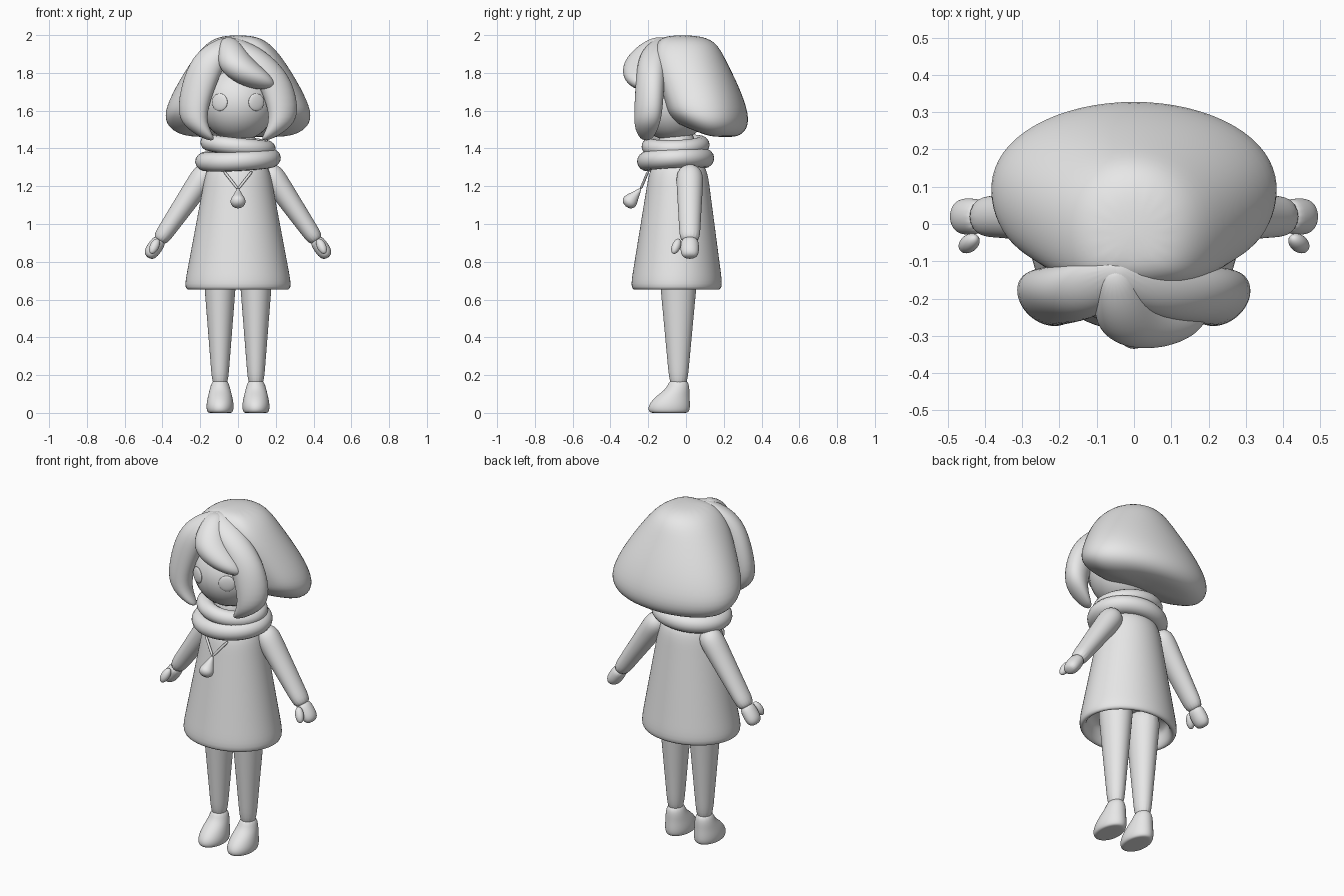
import bpy
import bmesh
import math
from mathutils import Matrix, Vector

if "Cube" in bpy.data.objects:
    bpy.data.objects.remove(bpy.data.objects["Cube"], do_unlink=True)

# One plain clay colour for the whole figure
clay = bpy.data.materials.new("clay_grey")
clay.use_nodes = True
clay.diffuse_color = (0.8, 0.8, 0.8, 1)
clay.node_tree.nodes["Principled BSDF"].inputs["Base Color"].default_value = clay.diffuse_color


def finish(obj, name):
    obj.name = name
    obj.data.materials.clear()
    obj.data.materials.append(clay)
    for poly in obj.data.polygons:
        poly.use_smooth = True


def place(x, y, z):
    return Matrix.Translation((x, y, z))


def turn(degrees, axis):
    return Matrix.Rotation(math.radians(degrees), 4, axis)


def blend(first, last, steps):
    """Evenly spaced rings between two given rings."""
    return [tuple(Vector(first).lerp(Vector(last), i / steps)) for i in range(steps + 1)]


def loft(name, rings, matrix=Matrix(), front_power=1, warp=None):
    """Smooth skin through horizontal ovals: z, half width, half depth, x, y, yaw."""
    segments = 16
    bm = bmesh.new()
    loops = []
    for ring in rings:
        z, width, depth, x, y, yaw = (*ring, 0, 0, 0)[:6]
        frame = place(x, y, z) @ turn(yaw, "Z")
        loop = []
        for i in range(segments):
            angle = math.tau * i / segments
            across, along = math.cos(angle), math.sin(angle)
            if along < 0:
                across = math.copysign(abs(across) ** front_power, across)
            point = frame @ Vector((width * across, depth * along, 0))
            if warp:
                point = warp(point)
            loop.append(bm.verts.new(matrix @ point))
        loops.append(loop)
    for upper, lower in zip(loops, loops[1:]):
        for i in range(segments):
            bm.faces.new((upper[i - 1], upper[i], lower[i], lower[i - 1]))
    bm.faces.new(loops[0])
    bm.faces.new(loops[-1])
    bmesh.ops.recalc_face_normals(bm, faces=bm.faces)
    mesh = bpy.data.meshes.new(name)
    bm.to_mesh(mesh)
    bm.free()
    obj = bpy.data.objects.new(name, mesh)
    bpy.context.collection.objects.link(obj)
    smooth = obj.modifiers.new("smooth", "SUBSURF")
    smooth.levels = smooth.render_levels = 2
    finish(obj, name)


def ellipsoid(name, size, matrix):
    bpy.ops.mesh.primitive_uv_sphere_add(segments=32, ring_count=20)
    obj = bpy.context.object
    obj.matrix_world = matrix @ Matrix.Diagonal((*size, 1))
    finish(obj, name)


def scarf_ring(name, major, minor, matrix):
    bpy.ops.mesh.primitive_torus_add(major_radius=major, minor_radius=minor,
                                     major_segments=48, minor_segments=16)
    obj = bpy.context.object
    obj.matrix_world = matrix @ Matrix.Diagonal((1, 0.9, 0.9, 1))
    finish(obj, name)


def ramp(value, start, end):
    return min(1, max(0, (value - start) / (end - start)))


# Head and neck
ellipsoid("head", (0.2, 0.2, 0.2), place(0, -0.07, 1.64))
ellipsoid("neck", (0.1, 0.1, 0.14), place(0, -0.05, 1.4))


# Back hair, with the lower edge rising toward the face
def lift_front(point):
    point.z += 0.09 * ramp(point.z, 1.66, 1.5) * ramp(point.y, 0.13, -0.1)
    return point


loft("back_hair", [
    (2, 0.07, 0.08, 0, -0.02),
    (1.97, 0.16, 0.16),
    (1.88, 0.24, 0.2, 0, 0.01),
    (1.72, 0.34, 0.22, 0, 0.07),
    (1.58, 0.4, 0.23, 0, 0.11),
    (1.5, 0.38, 0.22, 0, 0.11),
    (1.46, 0.3, 0.17, 0, 0.11),
    (1.46, 0.2, 0.1, 0, 0.1)], front_power=0.45, warp=lift_front)

# Fringe sweeping across the forehead
loft("fringe", [
    (1.99, 0.03, 0.03, -0.05, -0.14),
    (1.95, 0.06, 0.06, -0.04, -0.19),
    (1.88, 0.09, 0.09, -0.02, -0.23),
    (1.82, 0.12, 0.09, 0.02, -0.25),
    (1.76, 0.12, 0.08, 0.08, -0.25),
    (1.71, 0.06, 0.04, 0.14, -0.23)])

# Scarf
scarf_ring("scarf_lower", 0.17, 0.057, place(0, -0.055, 1.34) @ turn(3, "X") @ turn(-3, "Y"))
scarf_ring("scarf_upper", 0.15, 0.05, place(0, -0.055, 1.415) @ turn(2, "X") @ turn(6, "Y"))

# Dress: straight flare outside, hollow hem inside
loft("dress",
     [(1.34, 0.12, 0.1, 0, -0.04)]
     + blend((1.3, 0.17, 0.155, 0, -0.04), (0.65, 0.295, 0.253, 0, -0.05), 6)
     + blend((0.65, 0.25, 0.21, 0, -0.05), (0.77, 0.23, 0.19, 0, -0.05), 2))

# Pendant drop, leaning back toward the chest
loft("pendant", [(z, r, r) for z, r in (
    (0.07, 0.006), (0.03, 0.02), (0, 0.036), (-0.03, 0.045), (-0.055, 0.02))],
    place(0, -0.284, 1.135) @ turn(-40, "X"))

for side, label in ((1, "left"), (-1, "right")):
    mirror = Matrix.Diagonal((side, 1, 1, 1))

    # Eyes lie flush on the face
    ellipsoid(label + "_eye", (0.046, 0.012, 0.046),
              mirror @ place(0.097, -0.242, 1.645) @ turn(27, "Z"))

    # Side locks meet at an off-centre parting and turn outward as they fall
    def parting(point):
        point.x -= side * 0.05 * ramp(point.z, 1.75, 2)
        return point

    loft(label + "_side_lock", [(z, width, width * 0.75, x, y, 100 * (2 - z)) for z, width, x, y in (
        (1.99, 0.03, 0, -0.12),
        (1.95, 0.08, 0.05, -0.15),
        (1.88, 0.1, 0.12, -0.18),
        (1.76, 0.1, 0.2, -0.19),
        (1.58, 0.09, 0.25, -0.2),
        (1.5, 0.07, 0.21, -0.21),
        (1.44, 0.03, 0.14, -0.21))], mirror, warp=parting)

    # Pendant cord
    start, end = Vector((0.075, -0.2, 1.28)), Vector((0, -0.24, 1.185))
    line = end - start
    aim = line.to_track_quat("Z", "Y").to_matrix().to_4x4()
    loft(label + "_cord", blend((0, 0.007, 0.007), (line.length, 0.007, 0.007), 4),
         mirror @ Matrix.Translation(start) @ aim)

    # Arm built hanging down, then swung outward
    swing = mirror @ place(0.18, 0.02, 1.255) @ turn(-34.5, "Y")
    loft(label + "_sleeve",
         [(0.06, 0.03, 0.03)] + blend((0.02, 0.07, 0.075), (-0.43, 0.043, 0.053), 5), swing)
    loft(label + "_hand", [
        (-0.4, 0.035, 0.045),
        (-0.45, 0.042, 0.05),
        (-0.5, 0.04, 0.05),
        (-0.525, 0.02, 0.03)], swing)
    ellipsoid(label + "_thumb", (0.024, 0.023, 0.045),
              mirror @ place(0.442, -0.052, 0.882) @ turn(-25, "Y") @ turn(-20, "X"))

    # Leg and shoe
    stance = mirror @ place(0.095, -0.04, 0)
    loft(label + "_leg", blend((0.8, 0.095, 0.11), (0.12, 0.04, 0.045), 5), stance)
    loft(label + "_shoe", [
        (0.18, 0.04, 0.05),
        (0.13, 0.055, 0.06),
        (0.09, 0.065, 0.09, 0, -0.03),
        (0.04, 0.076, 0.115, 0, -0.05),
        (0, 0.07, 0.11, 0, -0.05),
        (0, 0.05, 0.08, 0, -0.05)], stance)
